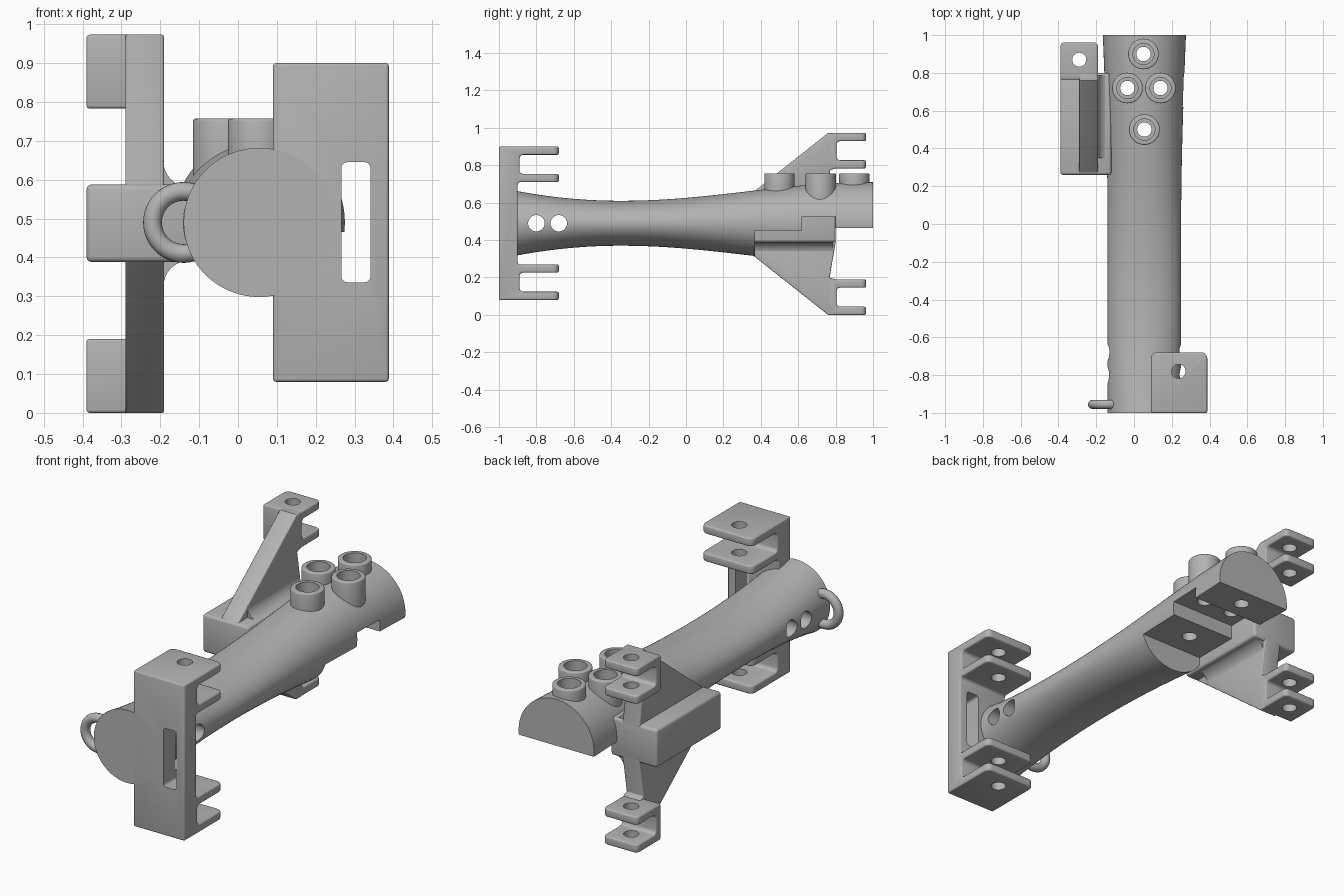
import bpy, bmesh, math
from mathutils import Vector, Matrix

if "Cube" in bpy.data.objects:
    bpy.data.objects.remove(bpy.data.objects["Cube"])

grey = bpy.data.materials.new("plain grey")
grey.use_nodes = True
colour = (0.45, 0.45, 0.45, 1)
grey.diffuse_color = colour
grey.node_tree.nodes["Principled BSDF"].inputs["Base Color"].default_value = colour


def finish(name, bm):
    bmesh.ops.recalc_face_normals(bm, faces=bm.faces)
    mesh = bpy.data.meshes.new(name)
    bm.to_mesh(mesh)
    bm.free()
    mesh.materials.append(grey)
    obj = bpy.data.objects.new(name, mesh)
    bpy.context.collection.objects.link(obj)
    return obj


def activate(obj):
    bpy.ops.object.select_all(action='DESELECT')
    obj.select_set(True)
    bpy.context.view_layer.objects.active = obj


def apply(obj, kind, **settings):
    mod = obj.modifiers.new(kind.title(), kind)
    for key, value in settings.items():
        setattr(mod, key, value)
    activate(obj)
    bpy.ops.object.modifier_apply(modifier=mod.name)


def combine(obj, other, operation='DIFFERENCE'):
    apply(obj, 'BOOLEAN', object=other, operation=operation, solver='EXACT')
    bpy.data.objects.remove(other)


def soften(obj, width=0.008):
    apply(obj, 'BEVEL', width=width, segments=3, limit_method='ANGLE',
          angle_limit=math.radians(40))


def smooth(obj):
    activate(obj)
    bpy.ops.object.shade_smooth_by_angle(angle=math.radians(32))


def prism(name, outline, axis, lo, hi, rounds=()):
    """Extrude an outline along x or y; rounds = (direction, y position, radius)."""
    bm = bmesh.new()
    place = (lambda a, b, d: (d, a, b)) if axis == 'x' else (lambda a, b, d: (a, d, b))
    face = bm.faces.new([bm.verts.new(place(a, b, lo)) for a, b in outline])
    top = bmesh.ops.extrude_face_region(bm, geom=[face])['geom']
    bmesh.ops.translate(bm, vec=place(0, 0, hi - lo),
                        verts=[v for v in top if isinstance(v, bmesh.types.BMVert)])
    bmesh.ops.recalc_face_normals(bm, faces=bm.faces)
    for direction, y, radius in rounds:
        edges = [e for e in bm.edges
                 if all(abs(v.co.y - y) < 1e-4 for v in e.verts)
                 and abs((e.verts[0].co - e.verts[1].co).normalized()[direction]) > 0.99]
        bmesh.ops.bevel(bm, geom=edges, offset=radius, segments=5, profile=0.5,
                        affect='EDGES')
    return finish(name, bm)


def box(name, x, y, z):
    return prism(name, [(y[0], z[0]), (y[1], z[0]), (y[1], z[1]), (y[0], z[1])], 'x', *x)


def cylinder(name, centre, radius, length, axis='z'):
    bm = bmesh.new()
    bmesh.ops.create_cone(bm, cap_ends=True, segments=40, radius1=radius,
                          radius2=radius, depth=length)
    if axis == 'x':
        bmesh.ops.rotate(bm, matrix=Matrix.Rotation(math.pi / 2, 3, 'Y'), verts=bm.verts)
    bmesh.ops.translate(bm, vec=Vector(centre), verts=bm.verts)
    return finish(name, bm)


def c_outline(back, inner, tip, z0, z1, t):
    return [(back, z0), (tip, z0), (tip, z0 + t), (inner, z0 + t),
            (inner, z1 - t), (tip, z1 - t), (tip, z1), (back, z1)]


# Waisted body, lofted from ellipses
CX, CZ, SIDES, STEPS = 0.055, 0.49, 72, 48
bm = bmesh.new()
rings = []
for i in range(STEPS + 1):
    y = -1 + 2 * i / STEPS
    if y < -0.35:
        half_z = 0.12 + 0.17 * (y + 0.35) ** 2
    else:
        half_z = 0.12 + 0.05 * (1 - math.cos(math.pi * (y + 0.35) / 1.35))
    half_x = 0.195 + 0.025 * max(0, (y - 0.1) / 0.9) ** 1.5
    angles = [2 * math.pi * k / SIDES for k in range(SIDES)]
    rings.append([bm.verts.new((CX + half_x * math.cos(a), y, CZ + half_z * math.sin(a)))
                  for a in angles])
for a, b in zip(rings, rings[1:]):
    for k in range(SIDES):
        n = (k + 1) % SIDES
        bm.faces.new((a[k], a[n], b[n], b[k]))
bm.faces.new(rings[0])
bm.faces.new(rings[-1])
body = finish("waisted_body", bm)

# Stepped recess under the rear end
recess = [(0.37, 0.1), (1.1, 0.1), (1.1, 0.465), (0.8, 0.465), (0.8, 0.525),
          (0.62, 0.525), (0.62, 0.45), (0.37, 0.45)]
combine(body, prism("recess_cutter", recess, 'x', -0.5, 0.6))

# Four bolt sockets with counterbored holes
sockets = [(0.05, 0.9), (-0.035, 0.72), (0.14, 0.72), (0.055, 0.5)]
for x, y in sockets:
    socket = cylinder("socket", (x, y, 0.657), 0.081, 0.2)
    soften(socket, 0.006)
    combine(body, socket, 'UNION')
for x, y in sockets:
    combine(body, cylinder("bolt_cutter", (x, y, 0.6), 0.038, 1))
    combine(body, cylinder("counterbore_cutter", (x, y, 0.76), 0.056, 0.2))

# Cross holes near the front
for y in (-0.8, -0.68):
    combine(body, cylinder("cross_cutter", (CX, y, CZ), 0.044, 1, 'x'))
smooth(body)

# Front clamp plate with two pairs of lugs and a slot
shape = (-1, -0.89, -0.68)
lower = c_outline(*shape, 0.08, 0.27, 0.044)
upper = c_outline(*shape, 0.71, 0.9, 0.044)
outline = lower[:-1] + [(-0.9, 0.27), (-0.9, 0.71)] + upper[1:]
clamp = prism("front_clamp", outline, 'x', 0.09, 0.388,
              [(2, -0.68, 0.03), (0, -0.89, 0.02), (0, -0.9, 0.015)])
soften(clamp)
slot = box("slot_cutter", (0.266, 0.341), (-1.2, -0.8), (0.336, 0.645))
bm = bmesh.new()
bm.from_mesh(slot.data)
along = [e for e in bm.edges if abs(e.verts[0].co.y - e.verts[1].co.y) > 0.1]
bmesh.ops.bevel(bm, geom=along, offset=0.015, segments=4, profile=0.5, affect='EDGES')
bm.to_mesh(slot.data)
bm.free()
combine(clamp, slot)
combine(clamp, cylinder("pin_cutter", (0.236, -0.78, 0.5), 0.037, 2))
smooth(clamp)

# Side bracket block
block = box("bracket_block", (-0.39, -0.12), (0.26, 0.8), (0.388, 0.588))
soften(block, 0.014)
smooth(block)

# Side bracket arms, gussets and hinge lugs, mirrored above and below
HEIGHT = 0.973
for label, flip in (("lower", False), ("upper", True)):
    def turn(points):
        return [(a, HEIGHT - b if flip else b) for a, b in points]

    arm = prism(label + "_bracket_arm",
                turn([(0.27, 0.388), (0.76, 0), (0.8, 0), (0.8, 0.19), (0.768, 0.2),
                      (0.8, 0.388), (0.8, 0.45), (0.27, 0.45)]), 'x', -0.29, -0.19)
    soften(arm, 0.006)
    smooth(arm)

    arc = [(-0.125 - 0.067 * math.cos(t), 0.325 + 0.067 * math.sin(t))
           for t in (math.pi / 2 * k / 8 for k in range(9))]
    gusset = prism(label + "_gusset", turn([(-0.2, 0.325)] + arc + [(-0.125, 0.41), (-0.2, 0.41)]),
                   'y', 0.35, 0.785)
    smooth(gusset)

    lug = prism(label + "_hinge_lugs",
                turn(c_outline(0.765, 0.805, 0.962, 0, 0.19, 0.044)), 'x', -0.39, -0.19,
                [(2, 0.962, 0.025), (0, 0.805, 0.02)])
    soften(lug)
    combine(lug, cylinder("hinge_cutter", (-0.29, 0.87, 0.5), 0.037, 2))
    smooth(lug)

# Carrying ring at the front
bpy.ops.mesh.primitive_torus_add(location=(-0.14, -0.955, CZ), rotation=(math.pi / 2, 0, 0),
                                 major_radius=0.08, minor_radius=0.024,
                                 major_segments=48, minor_segments=20)
ring = bpy.context.object
ring.name = "front_ring"
ring.data.materials.append(grey)
smooth(ring)
